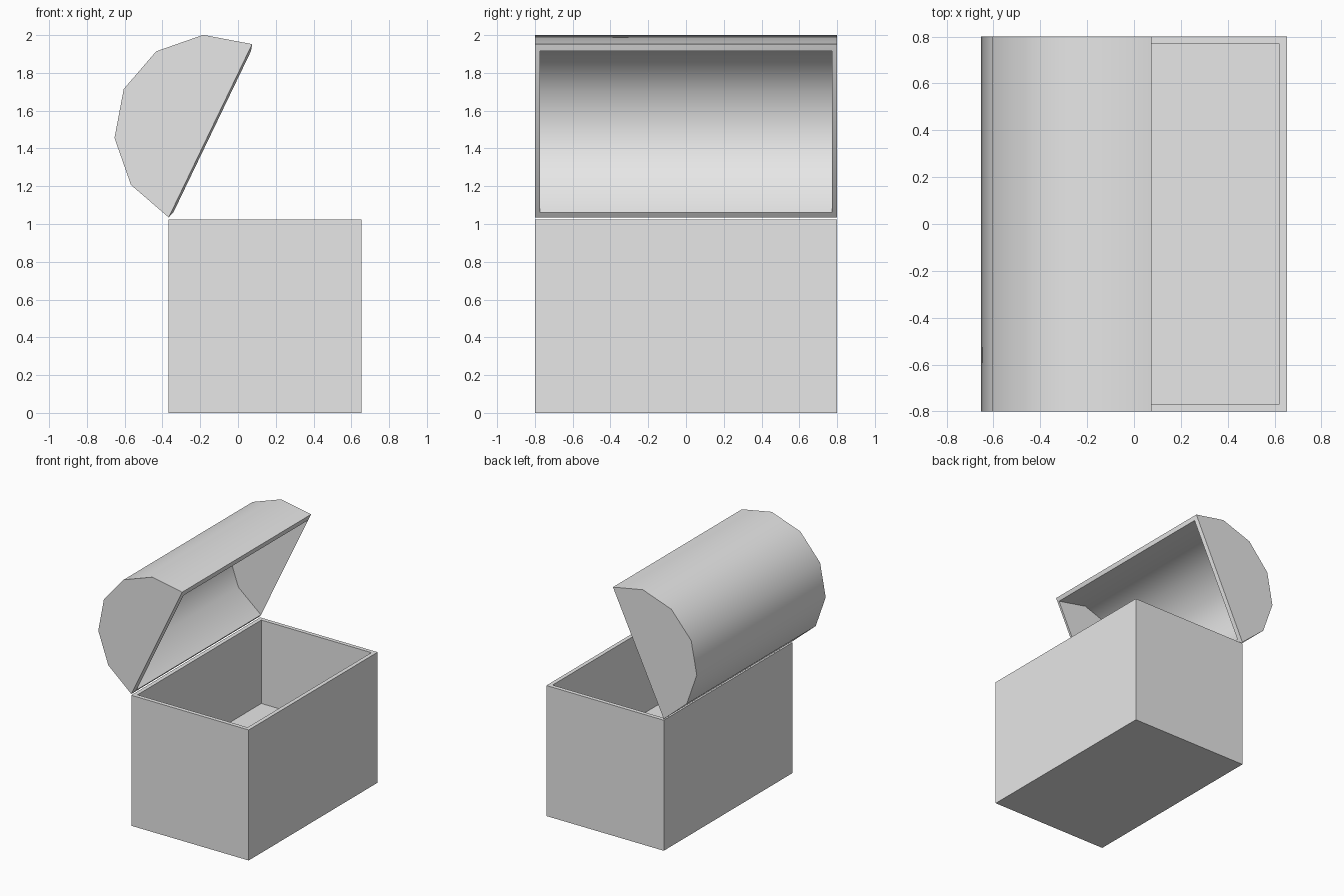
import bpy, bmesh
from math import radians, sin, cos, pi
from mathutils import Matrix

cube = bpy.data.objects.get("Cube")
if cube:
    bpy.data.objects.remove(cube, do_unlink=True)

grey = bpy.data.materials.new("light grey")
grey.use_nodes = True
grey.diffuse_color = (0.8, 0.8, 0.8, 1)
grey.node_tree.nodes["Principled BSDF"].inputs["Base Color"].default_value = (0.8, 0.8, 0.8, 1)

HALF_LENGTH = 0.8
RADIUS = 0.509
LEFT, RIGHT, HEIGHT = -0.367, 0.653, 1.025


def finish(bm, name):
    bmesh.ops.recalc_face_normals(bm, faces=bm.faces)
    mesh = bpy.data.meshes.new(name)
    bm.to_mesh(mesh)
    bm.free()
    mesh.materials.append(grey)
    obj = bpy.data.objects.new(name, mesh)
    bpy.context.collection.objects.link(obj)
    return obj


# Chest body: a block whose top is inset and sunk to the raised floor
bm = bmesh.new()
bmesh.ops.create_cube(bm, size=1)
for v in bm.verts:
    v.co.x = LEFT if v.co.x < 0 else RIGHT
    v.co.y *= 2 * HALF_LENGTH
    v.co.z = 0 if v.co.z < 0 else HEIGHT
top = max(bm.faces, key=lambda f: f.calc_center_median().z)
bmesh.ops.inset_region(bm, faces=[top], thickness=0.045)
floor = bmesh.ops.extrude_discrete_faces(bm, faces=[top])["faces"][0]
for v in floor.verts:
    v.co.z = 0.37
finish(bm, "chest_body")

# Lid: outer and inner half barrels, joined by a rim that slopes outward
bm = bmesh.new()
SEGMENTS = 6


def arc(radius, y, lip=0):
    points = []
    for i in range(SEGMENTS + 1):
        a = pi * i / SEGMENTS
        z = radius * sin(a) if 0 < i < SEGMENTS else -lip
        points.append(bm.verts.new((RADIUS - radius * cos(a), y, z)))
    return points


def half_barrel(radius, half, lip=0):
    near, far = arc(radius, -half, lip), arc(radius, half, lip)
    for i in range(SEGMENTS):
        bm.faces.new((near[i], near[i + 1], far[i + 1], far[i]))
    bm.faces.new(near)
    bm.faces.new(far)
    return near[0], near[-1], far[-1], far[0]


outer = half_barrel(RADIUS, HALF_LENGTH)
inner = half_barrel(RADIUS - 0.035, HALF_LENGTH - 0.027, 0.011)
for i in range(4):
    j = (i + 1) % 4
    bm.faces.new((outer[i], outer[j], inner[j], inner[i]))

# Swing the lid open about its hinge edge
bm.transform(Matrix.Translation((LEFT, 0, 1.035)) @ Matrix.Rotation(radians(-64.3), 4, "Y"))
lid = finish(bm, "curved_lid")
bpy.ops.object.select_all(action="DESELECT")
lid.select_set(True)
bpy.context.view_layer.objects.active = lid
bpy.ops.object.shade_smooth_by_angle(angle=radians(35))
